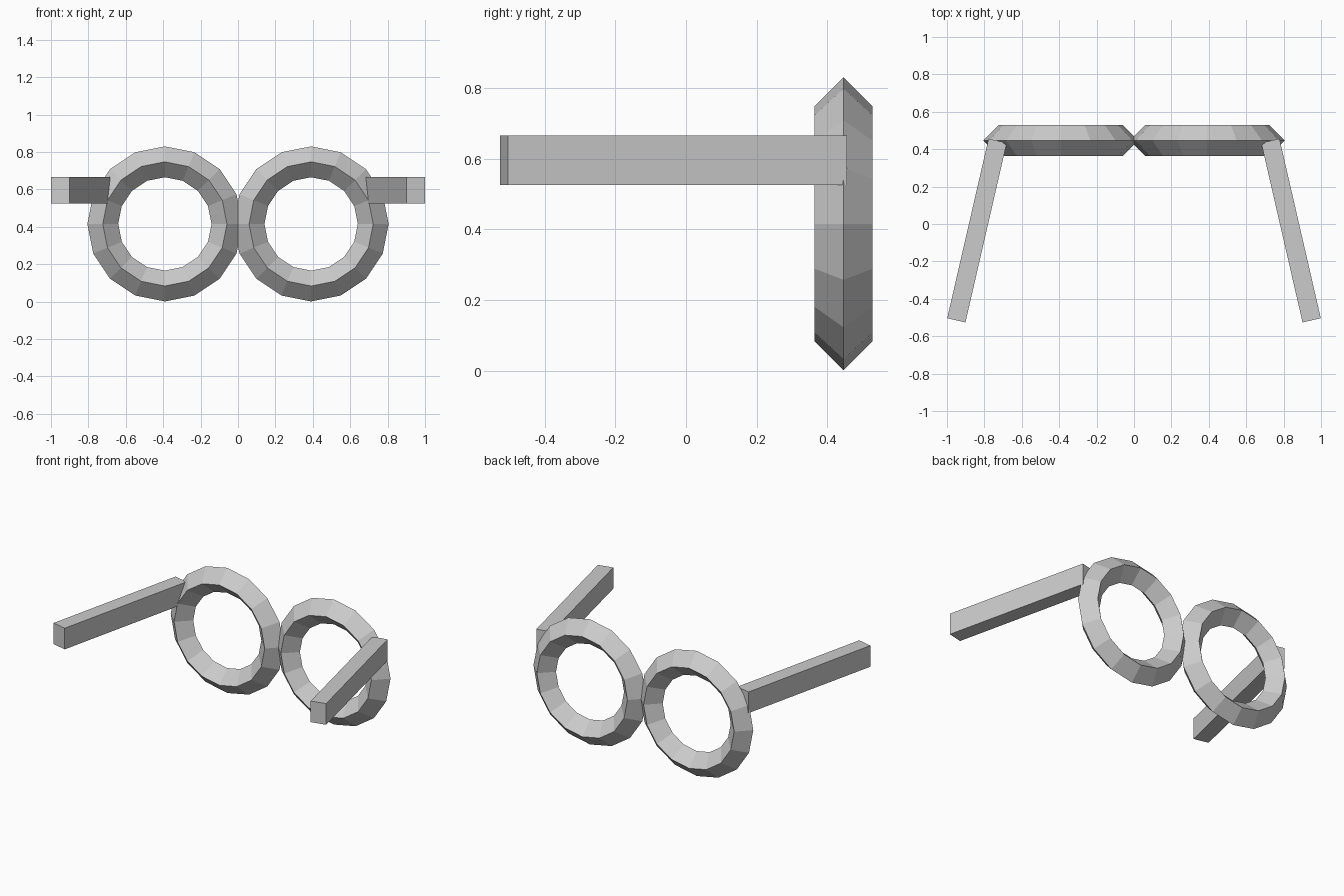
import bpy
import math

if "Cube" in bpy.data.objects:
    bpy.data.objects.remove(bpy.data.objects["Cube"])


def mirror_x(obj, bisect=False):
    # apply transform so the mirror plane is the world x = 0 plane
    bpy.ops.object.transform_apply(location=True, rotation=True, scale=True)
    mod = obj.modifiers.new("mirror", 'MIRROR')
    mod.use_axis[0] = True
    mod.use_bisect_axis[0] = bisect
    mod.use_clip = True


# Lens rims: diamond-section rings that meet at the centre plane
bpy.ops.mesh.primitive_torus_add(
    major_segments=16, minor_segments=4,
    major_radius=0.332, minor_radius=0.0825,
    location=(0.391, 0.446, 0.4155), rotation=(math.pi / 2, 0, 0))
rim = bpy.context.object
rim.name = "lens_rims"
mirror_x(rim, bisect=True)

# Temple arms: square-ended bars splaying outwards to the front
tip, hinge = (0.950, -0.515), (0.729, 0.445)
dx, dy = tip[0] - hinge[0], tip[1] - hinge[1]
bpy.ops.mesh.primitive_cube_add(
    size=1,
    location=((tip[0] + hinge[0]) / 2, (tip[1] + hinge[1]) / 2, 0.595),
    rotation=(0, 0, math.atan2(dy, dx)))
arm = bpy.context.object
arm.name = "temple_arms"
arm.scale = (math.hypot(dx, dy), 0.10, 0.14)
mirror_x(arm)
